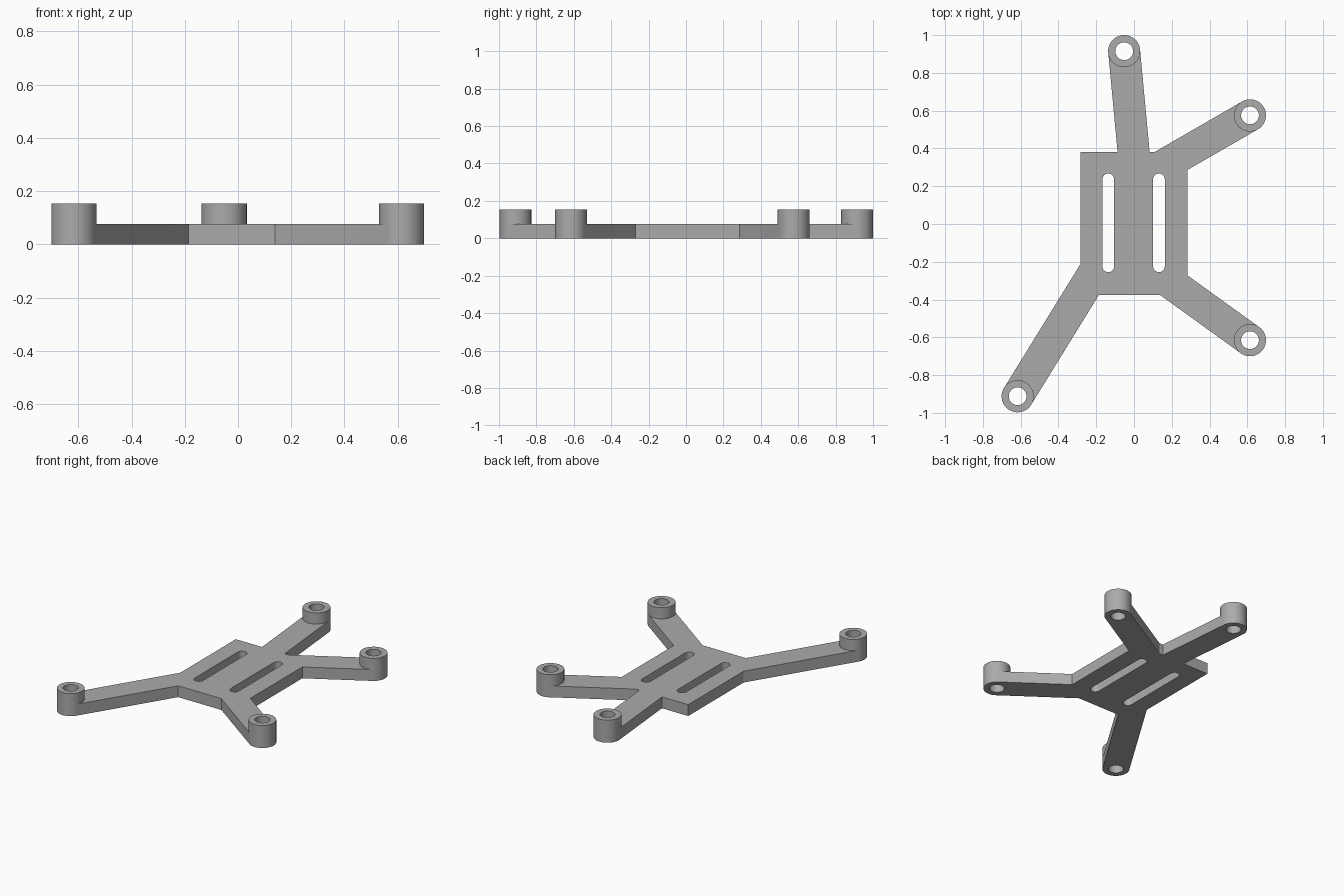
import bpy
import bmesh
import math
from mathutils import Matrix, Vector

cube = bpy.data.objects.get("Cube")
if cube:
    bpy.data.objects.remove(cube, do_unlink=True)

PLATE_H, POST_H = 0.077, 0.153
POST_R, HOLE_R = 0.085, 0.047

grey = bpy.data.materials.new("plain grey")
grey.use_nodes = True
GREY = (0.41, 0.41, 0.41, 1)
grey.diffuse_color = GREY
grey.node_tree.nodes["Principled BSDF"].inputs["Base Color"].default_value = GREY


def prism(name, outline, z0, z1):
    """Extrude a flat outline upward from z0 to z1."""
    bm = bmesh.new()
    base = bm.faces.new([bm.verts.new((x, y, z0)) for x, y in outline])
    top = bmesh.ops.extrude_face_region(bm, geom=[base])["geom"]
    moved = [v for v in top if isinstance(v, bmesh.types.BMVert)]
    bmesh.ops.translate(bm, verts=moved, vec=(0, 0, z1 - z0))
    bmesh.ops.recalc_face_normals(bm, faces=bm.faces)
    mesh = bpy.data.meshes.new(name)
    bm.to_mesh(mesh)
    bm.free()
    mesh.materials.append(grey)
    obj = bpy.data.objects.new(name, mesh)
    bpy.context.collection.objects.link(obj)
    return obj


def rectangle(x0, x1, y0, y1):
    return [(x0, y0), (x1, y0), (x1, y1), (x0, y1)]


def circle(center, radius, n=48):
    return [(center[0] + radius * math.cos(i * math.tau / n),
             center[1] + radius * math.sin(i * math.tau / n)) for i in range(n)]


def slot(x, y0, y1, radius, n=12):
    """Long hole with round ends."""
    points = []
    for y, start in ((y1, 0), (y0, math.pi)):
        for i in range(n + 1):
            a = start + math.pi * i / n
            points.append((x + radius * math.cos(a), y + radius * math.sin(a)))
    return points


def strip(start, direction, length, width):
    """Straight band running from start along direction."""
    a = Vector(start)
    d = Vector(direction).normalized()
    side = Vector((-d.y, d.x)) * width / 2
    b = a + d * length
    return [a - side, b - side, b + side, a + side]


def combine(target, other, operation):
    """Apply a boolean and remove the helper."""
    mod = target.modifiers.new("combine", "BOOLEAN")
    mod.operation = operation
    mod.solver = "EXACT"
    mod.object = other
    bpy.context.view_layer.objects.active = target
    bpy.ops.object.modifier_apply(modifier=mod.name)
    bpy.data.objects.remove(other, do_unlink=True)


# Each arm: post centre, direction towards the plate, length
arms = [
    ("back", (-0.052, 0.915), (0.05, -0.535), 0.70),
    ("back_left", (0.614, 0.575), (-0.866, -0.5), 0.58),
    ("front_left", (0.614, -0.615), (-0.811, 0.585), 0.55),
    ("front_right", (-0.616, -0.912), (0.525, 0.851), 0.80),
]

# Central plate
frame = prism("mounting_frame", rectangle(-0.284, 0.282, -0.376, 0.382), 0, PLATE_H)

# Arms and raised posts
for name, centre, direction, length in arms:
    arm = prism(name + "_arm", strip(centre, direction, length, POST_R * 1.99), 0, PLATE_H)
    combine(frame, arm, "UNION")
    combine(frame, prism(name + "_post", circle(centre, POST_R), 0, POST_H), "UNION")

# Screw holes through the posts
for name, centre, direction, length in arms:
    combine(frame, prism(name + "_hole", circle(centre, HOLE_R), -0.1, 0.3), "DIFFERENCE")

# Strap slots through the plate
for x in (-0.136, 0.132):
    combine(frame, prism("strap_slot", slot(x, -0.224, 0.236, 0.031), -0.1, 0.3), "DIFFERENCE")

# Smooth round walls, sharp edges
bpy.ops.object.select_all(action="DESELECT")
frame.select_set(True)
bpy.context.view_layer.objects.active = frame
bpy.ops.object.shade_smooth_by_angle(angle=math.radians(30))
